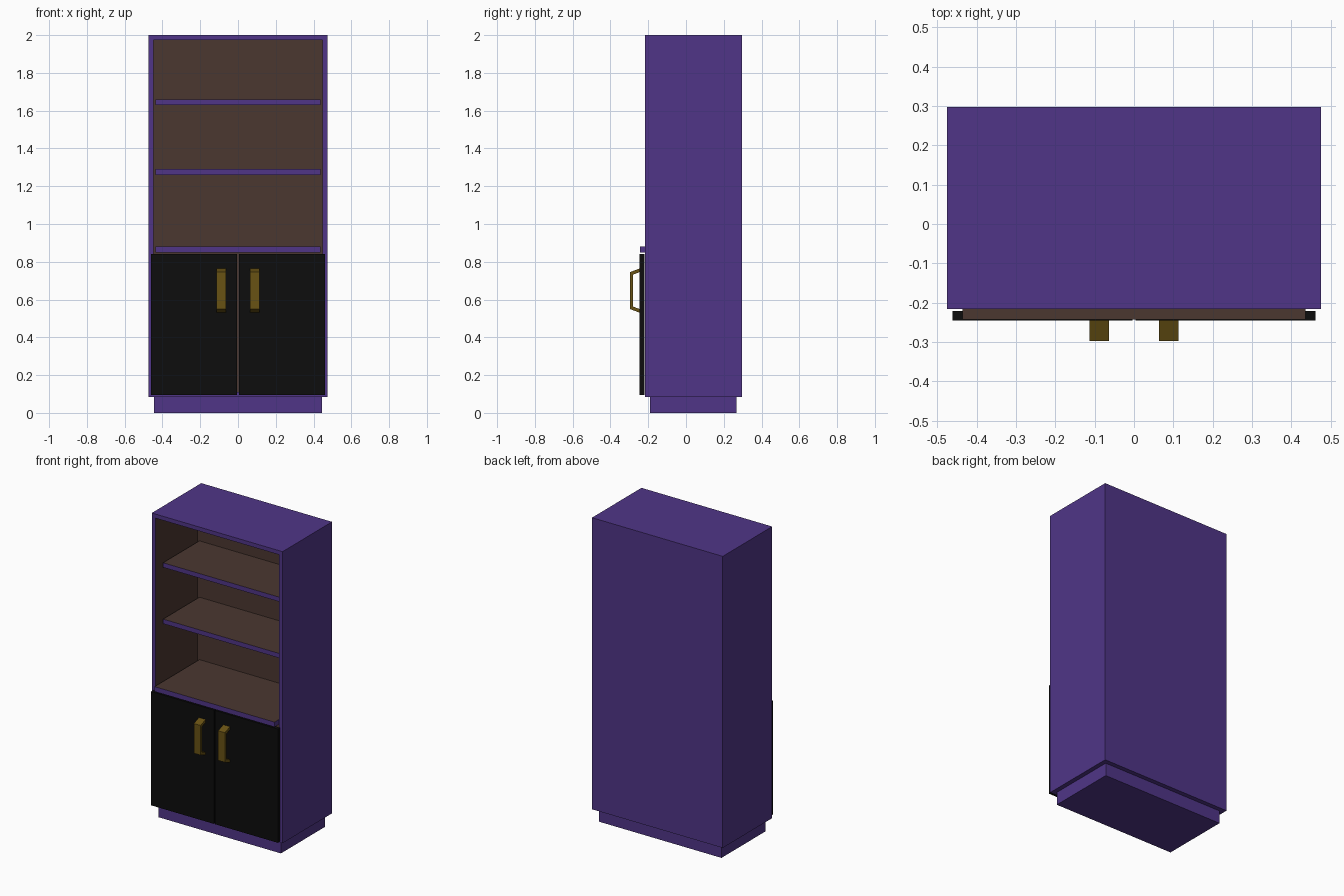
import bpy, bmesh

if "Cube" in bpy.data.objects:
    bpy.data.objects.remove(bpy.data.objects["Cube"])


def material(name, rgb):
    m = bpy.data.materials.new(name)
    m.diffuse_color = (*rgb, 1)
    m.use_nodes = True
    m.node_tree.nodes["Principled BSDF"].inputs["Base Color"].default_value = m.diffuse_color
    return m


PURPLE = material("purple_paint", (0.08, 0.036, 0.245))
BROWN = material("brown_interior", (0.07, 0.038, 0.03))
BLACK = material("black_door", (0.004, 0.004, 0.004))
GOLD = material("gold_handle", (0.14, 0.085, 0.007))


def finish(name, bm, mats):
    bmesh.ops.recalc_face_normals(bm, faces=bm.faces)
    me = bpy.data.meshes.new(name)
    bm.to_mesh(me)
    bm.free()
    for m in mats:
        me.materials.append(m)
    ob = bpy.data.objects.new(name, me)
    bpy.context.collection.objects.link(ob)
    return ob


def box_bm(x, y, z):
    bm = bmesh.new()
    bmesh.ops.create_cube(bm, size=1)
    for v in bm.verts:
        v.co = [r[0] if c < 0 else r[1] for c, r in zip(v.co, (x, y, z))]
    bm.normal_update()
    return bm


# Plinth
finish("plinth", box_bm((-0.445, 0.445), (-0.19, 0.267), (0, 0.086)), [PURPLE])

# Carcass: box with its front face inset and pushed back into a cavity
bm = box_bm((-0.475, 0.475), (-0.216, 0.297), (0.085, 2.0))
front = min(bm.faces, key=lambda f: f.calc_center_median().y)
bmesh.ops.inset_region(bm, faces=[front], thickness=0.038)
ext = bmesh.ops.extrude_discrete_faces(bm, faces=[front])
back = ext["faces"][0]
for v in back.verts:
    v.co.y = 0.222
back.material_index = 1
for e in back.edges:
    for f in e.link_faces:
        f.material_index = 1
finish("carcass", bm, [PURPLE, BROWN])

# Shelves: brown top and bottom, purple edges; the lowest covers the doors
for name, y0, z0, z1 in (("divider_shelf", -0.243, 0.848, 0.88),
                         ("lower_shelf", -0.155, 1.26, 1.29),
                         ("upper_shelf", -0.155, 1.63, 1.66)):
    bm = box_bm((-0.436, 0.436), (y0, 0.222), (z0, z1))
    for f in bm.faces:
        if abs(f.normal.z) > 0.5:
            f.material_index = 1
    finish(name, bm, [PURPLE, BROWN])

# Doors and bent strap handles, mirrored left and right
HANDLE = [(-0.244, 0.765), (-0.297, 0.745), (-0.297, 0.55), (-0.244, 0.53),
          (-0.244, 0.549), (-0.28, 0.563), (-0.28, 0.732), (-0.244, 0.746)]
for side, s in (("left", -1), ("right", 1)):
    xs = sorted((s * 0.004, s * 0.461))
    finish(side + "_door", box_bm(xs, (-0.245, -0.221), (0.095, 0.842)), [BLACK])

    bm = bmesh.new()
    face = bm.faces.new([bm.verts.new((s * 0.064, y, z)) for y, z in HANDLE])
    ext = bmesh.ops.extrude_face_region(bm, geom=[face])
    moved = [g for g in ext["geom"] if isinstance(g, bmesh.types.BMVert)]
    bmesh.ops.translate(bm, verts=moved, vec=(s * 0.049, 0, 0))
    finish(side + "_handle", bm, [GOLD])
